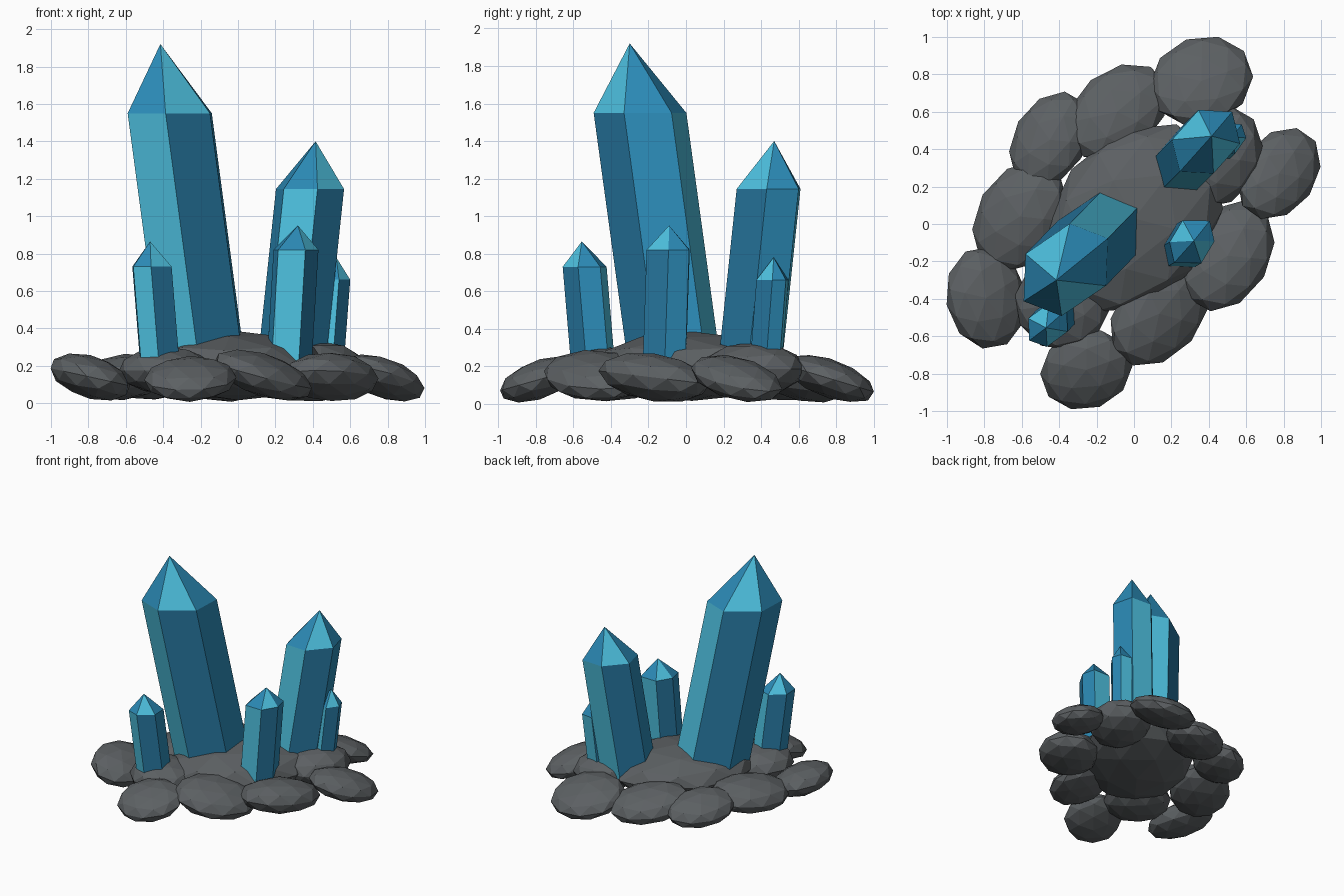
import bpy, bmesh, math
from mathutils import Vector, Matrix

if "Cube" in bpy.data.objects:
    bpy.data.objects.remove(bpy.data.objects["Cube"])


def material(name, rgb):
    m = bpy.data.materials.new(name)
    m.diffuse_color = (*rgb, 1.0)
    m.use_nodes = True
    m.node_tree.nodes["Principled BSDF"].inputs["Base Color"].default_value = m.diffuse_color
    return m


CYAN = material("light_cyan", (0.075, 0.53, 0.74))
BLUE = material("mid_blue", (0.024, 0.25, 0.46))
DEEP = material("deep_blue", (0.021, 0.195, 0.37))
ROCK = material("dark_grey_stone", (0.107, 0.117, 0.124))


def finish(name, bm, mats):
    bmesh.ops.recalc_face_normals(bm, faces=bm.faces)
    mesh = bpy.data.meshes.new(name)
    bm.to_mesh(mesh)
    bm.free()
    for m in mats:
        mesh.materials.append(m)
    obj = bpy.data.objects.new(name, mesh)
    bpy.context.collection.objects.link(obj)
    return obj


def crystal(name, centre, ring_z, tip, half_ring, lean, base_z=0.2):
    """Leaning six-sided prism with a point; half_ring is mirrored through the centre."""
    offsets = [Vector(p) for p in half_ring]
    offsets += [-p for p in offsets]
    c, lean = Vector(centre), Vector(lean)
    bm = bmesh.new()
    top = [bm.verts.new((*(c + o), ring_z)) for o in offsets]
    low = [bm.verts.new((*(c + o + lean), base_z)) for o in offsets]
    apex = bm.verts.new(tip)
    side_colours = (0, 2, 1)
    tip_colours = (1, 0, 1)
    for i in range(6):
        j = (i + 1) % 6
        bm.faces.new((low[i], low[j], top[j], top[i])).material_index = side_colours[i % 3]
        bm.faces.new((top[i], top[j], apex)).material_index = tip_colours[i % 3]
    bm.faces.new(low[::-1]).material_index = 2
    return finish(name, bm, (CYAN, BLUE, DEEP))


def stone(name, x, y, z, a, b, h, angle, sx=0.0, sy=0.0):
    """Flattened faceted boulder, turned about z and sloped along x and y."""
    bm = bmesh.new()
    bmesh.ops.create_icosphere(bm, subdivisions=2, radius=1.025)
    slope = Matrix(((1, 0, 0, 0), (0, 1, 0, 0), (sx, sy, 1, 0), (0, 0, 0, 1)))
    m = (Matrix.Translation((x, y, z)) @ slope
         @ Matrix.Rotation(math.radians(angle), 4, 'Z')
         @ Matrix.Diagonal((a, b, h, 1)))
    bmesh.ops.transform(bm, matrix=m, verts=bm.verts)
    return finish(name, bm, (ROCK,))


# Crystals
crystal("tall_crystal", (-0.365, -0.245), 1.55, (-0.415, -0.30, 1.92),
        [(-0.225, -0.168), (-0.022, -0.247), (0.215, -0.085)], (0.18, 0.185))
crystal("second_crystal", (0.385, 0.44), 1.145, (0.415, 0.47, 1.40),
        [(-0.14, -0.16), (0.04, -0.17), (0.182, -0.01)], (-0.10, -0.10))
crystal("front_crystal", (0.31, -0.095), 0.82, (0.32, -0.09, 0.95),
        [(-0.095, -0.112), (0.05, -0.115), (0.12, 0.002)], (-0.035, -0.02), 0.22)
crystal("left_crystal", (-0.46, -0.54), 0.73, (-0.47, -0.555, 0.865),
        [(-0.10, -0.083), (-0.005, -0.117), (0.105, -0.035)], (0.043, 0.045))
crystal("small_back_crystal", (0.51, 0.46), 0.66, (0.525, 0.467, 0.78),
        [(-0.066, -0.072), (0.03, -0.085), (0.09, 0.0)], (-0.035, -0.035))

# Central mound and the two raised stones under crystals
stone("central_mound", 0.0, 0.03, 0.20, 0.55, 0.415, 0.18, 52)
stone("raised_stone_back", 0.44, 0.36, 0.185, 0.28, 0.23, 0.14, 60)
stone("raised_stone_front", -0.385, -0.425, 0.175, 0.245, 0.25, 0.125, 45)

# Ring of outer stones: x, y, z, long, short, height, angle, slope x, slope y
outer = [
    (-0.79, -0.395, 0.14, 0.27, 0.21, 0.115, 100, -0.22, 0.0),
    (-0.61, 0.04, 0.14, 0.31, 0.225, 0.12, 60, 0.10, 0.0),
    (-0.45, 0.45, 0.135, 0.27, 0.19, 0.11, 60, 0.10, -0.15),
    (-0.09, 0.60, 0.135, 0.30, 0.215, 0.115, 40, 0.0, -0.20),
    (0.36, 0.765, 0.135, 0.275, 0.23, 0.105, 20, 0.0, -0.30),
    (0.775, 0.27, 0.135, 0.26, 0.195, 0.105, 55, -0.22, -0.15),
    (0.50, -0.17, 0.14, 0.31, 0.22, 0.125, 60, 0.0, -0.12),
    (0.135, -0.48, 0.15, 0.31, 0.22, 0.115, 50, -0.28, 0.05),
    (-0.255, -0.78, 0.13, 0.245, 0.205, 0.105, 20, 0.0, 0.28),
]
for n, spec in enumerate(outer, 1):
    stone(f"outer_stone_{n}", *spec)
